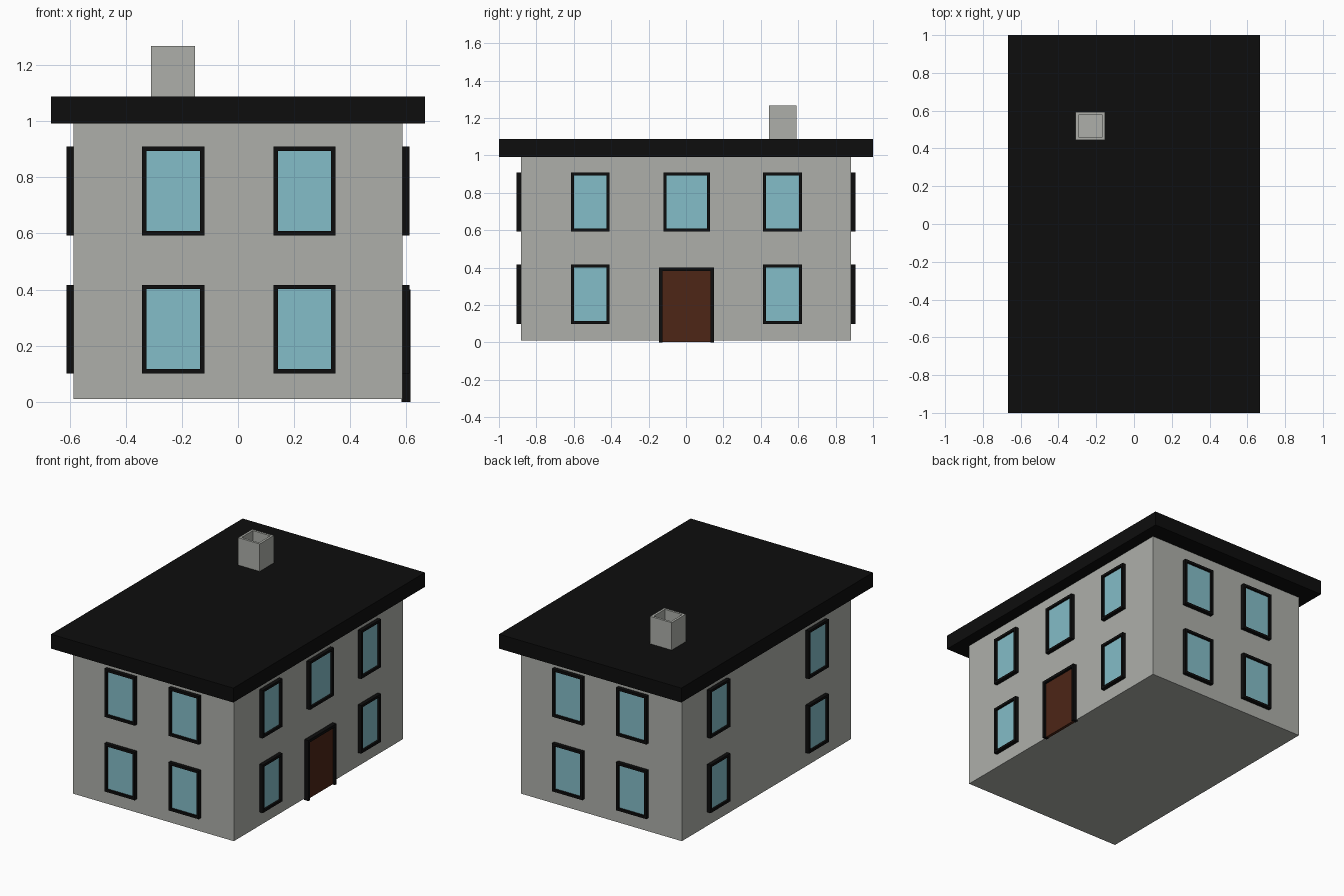
import bpy, bmesh
from mathutils import Matrix, Vector
from math import radians

if "Cube" in bpy.data.objects:
    bpy.data.objects.remove(bpy.data.objects["Cube"])


def mat(name, rgb):
    m = bpy.data.materials.new(name)
    m.diffuse_color = (*rgb, 1)
    m.use_nodes = True
    m.node_tree.nodes["Principled BSDF"].inputs["Base Color"].default_value = m.diffuse_color
    return m


STONE = mat("stone", (0.42, 0.43, 0.40))
BLACK = mat("black_trim", (0.004, 0.004, 0.004))
GLASS = mat("glass", (0.23, 0.51, 0.58))
WOOD = mat("door_wood", (0.074, 0.019, 0.008))


def box(name, lo, hi, mats, inset=0, recess=0, matrix=None):
    """Box between two corners; optionally its top face is inset and sunk, in the second material."""
    lo, hi = Vector(lo), Vector(hi)
    bm = bmesh.new()
    bmesh.ops.create_cube(bm, size=1)
    for v in bm.verts:
        v.co = Vector([l + (h - l) * (c + 0.5) for l, h, c in zip(lo, hi, v.co)])
    bm.normal_update()
    if inset:
        top = max(bm.faces, key=lambda f: f.calc_center_median().z)
        bmesh.ops.inset_region(bm, faces=[top], thickness=inset, use_even_offset=True)
        # duplicate the sunken edge so the reveal walls keep the frame material
        res = bmesh.ops.extrude_face_region(bm, geom=[top])
        bm.faces.remove(top) if top.is_valid else None
        for g in res["geom"]:
            if isinstance(g, bmesh.types.BMVert):
                g.co.z -= recess
            elif isinstance(g, bmesh.types.BMFace):
                g.material_index = len(mats) - 1
    bmesh.ops.recalc_face_normals(bm, faces=bm.faces)
    me = bpy.data.meshes.new(name)
    bm.to_mesh(me)
    bm.free()
    for m in mats:
        me.materials.append(m)
    ob = bpy.data.objects.new(name, me)
    if matrix:
        ob.matrix_world = matrix
    bpy.context.collection.objects.link(ob)
    return ob


HX, HY = 0.587, 0.882      # half sizes of the walls

# Main volumes
box("walls", (-HX, -HY, 0.01), (HX, HY, 0.995), [STONE])
box("roof", (-0.666, -1, 0.992), (0.666, 1, 1.087), [BLACK])
box("chimney", (-0.31, 0.445, 1.08), (-0.153, 0.592, 1.268), [STONE], 0.015, 0.08)


def wall_matrix(angle, dist):
    """Local x runs along the wall, y is up, z points outward; angle 0 is the front."""
    return (Matrix.Rotation(radians(angle), 4, 'Z')
            @ Matrix.Translation((0, -dist, 0))
            @ Matrix.Rotation(radians(90), 4, 'X'))


FRONT, RIGHT = wall_matrix(0, HY), wall_matrix(90, HX)
BACK, LEFT = wall_matrix(180, HY), wall_matrix(270, HX)


def window(side, matrix, u, z, width):
    box(f"{side}_window", (u - width / 2, z, -0.005), (u + width / 2, z + 0.317, 0.025),
        [BLACK, GLASS], 0.016, 0.014, matrix)


# Windows on two floors of every wall
for z in (0.10, 0.593):
    for s in (-1, 1):
        window("front", FRONT, 0.003 + s * 0.234, z, 0.222)
        window("back", BACK, s * 0.234, z, 0.222)
        window("right", RIGHT, 0.002 + s * 0.514, z, 0.206)
        window("left", LEFT, s * 0.514, z, 0.206)
window("right_middle", RIGHT, 0.003, 0.593, 0.248)

# Front door: posts, lintel and recessed leaf
for label, a in (("left", -0.144), ("right", 0.132)):
    box(f"door_post_{label}", (a, 0, -0.005), (a + 0.018, 0.4, 0.028), [BLACK], matrix=RIGHT)
box("door_lintel", (-0.126, 0.382, -0.005), (0.132, 0.4, 0.028), [BLACK], matrix=RIGHT)
box("door_leaf", (-0.126, 0.003, -0.005), (0.132, 0.382, 0.014), [WOOD], matrix=RIGHT)
